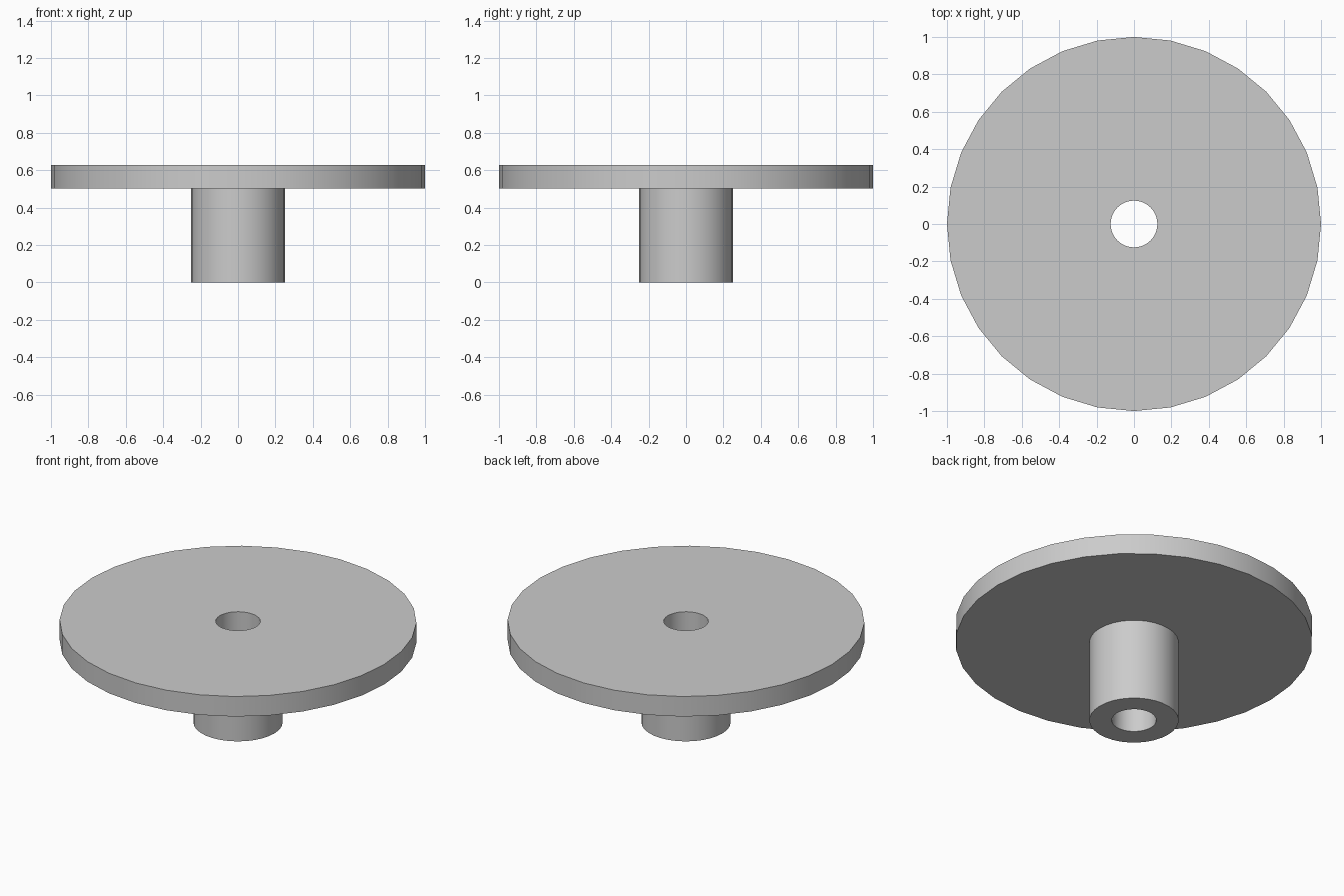
import bpy
import bmesh
import math

cube = bpy.data.objects.get("Cube")
if cube:
    bpy.data.objects.remove(cube, do_unlink=True)

SIDES = 32
BORE, HUB, DISC = 0.125, 0.25, 1.0
SHOULDER, TOP = 0.503, 0.627

# Plain grey material
grey = bpy.data.materials.new("plain_grey")
grey.use_nodes = True
colour = (0.6, 0.6, 0.6, 1)
grey.diffuse_color = colour
for node in grey.node_tree.nodes:
    if node.type == 'BSDF_PRINCIPLED':
        node.inputs["Base Color"].default_value = colour


def lathe(name, profile):
    """Turn a closed (radius, height) profile around the z axis."""
    bm = bmesh.new()
    verts = [bm.verts.new((r, 0, z)) for r, z in profile]
    edges = [bm.edges.new((v, verts[i - 1])) for i, v in enumerate(verts)]
    bmesh.ops.spin(bm, geom=verts + edges, cent=(0, 0, 0), axis=(0, 0, 1),
                   angle=math.tau, steps=SIDES, use_merge=True)
    bmesh.ops.remove_doubles(bm, verts=bm.verts, dist=0.0001)
    bmesh.ops.recalc_face_normals(bm, faces=bm.faces)
    mesh = bpy.data.meshes.new(name)
    bm.to_mesh(mesh)
    bm.free()
    mesh.materials.append(grey)
    obj = bpy.data.objects.new(name, mesh)
    bpy.context.collection.objects.link(obj)
    return obj


# Wide disc on a hollow hub, with the bore running right through
wheel = lathe("disc_with_hub", [
    (BORE, 0), (HUB, 0), (HUB, SHOULDER),
    (DISC, SHOULDER), (DISC, TOP), (BORE, TOP),
])

# Smooth round walls, sharp rims
bpy.ops.object.select_all(action='DESELECT')
wheel.select_set(True)
bpy.context.view_layer.objects.active = wheel
bpy.ops.object.shade_smooth_by_angle(angle=math.radians(30))
